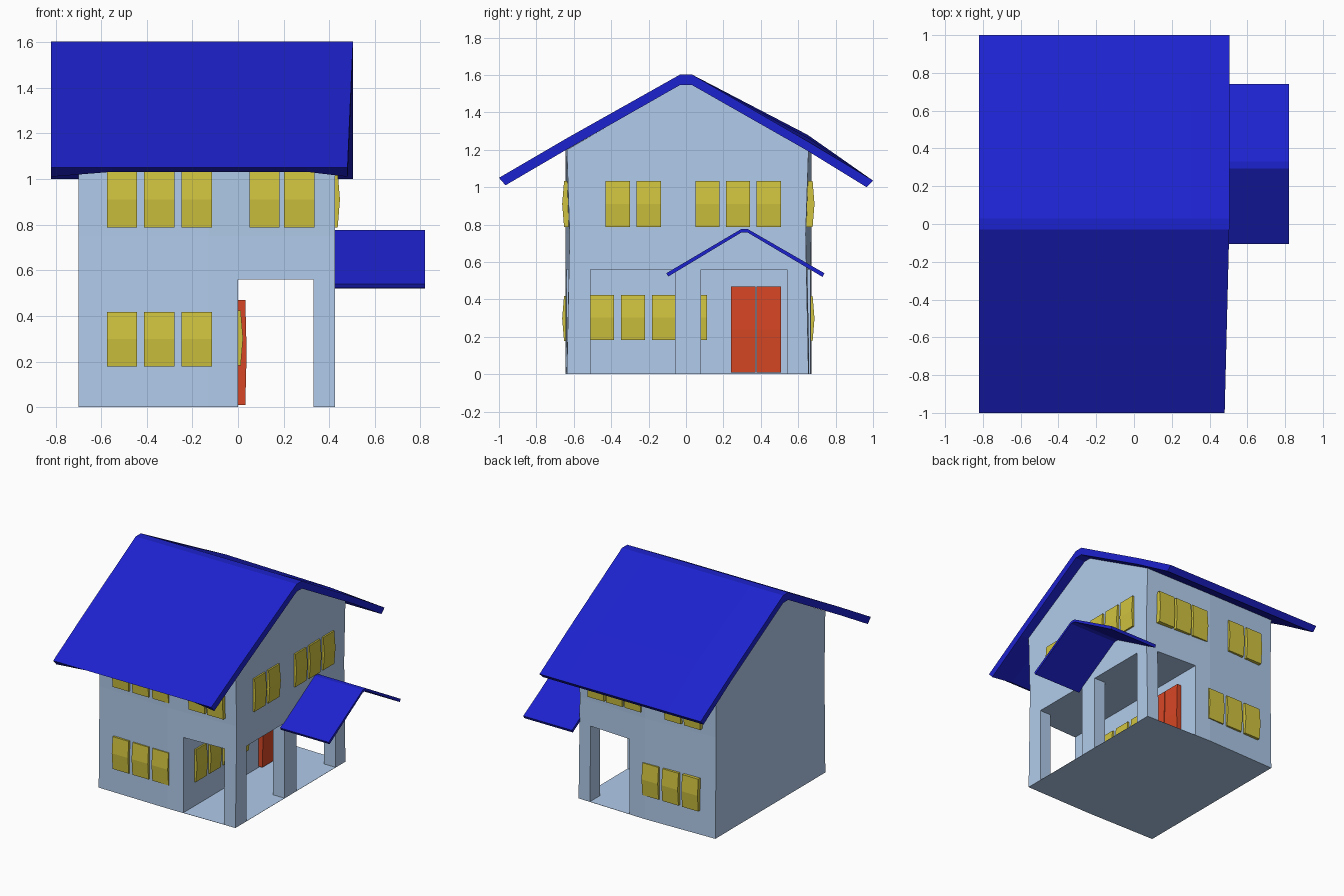
import bpy, bmesh
from mathutils import Vector

if "Cube" in bpy.data.objects:
    bpy.data.objects.remove(bpy.data.objects["Cube"])


def material(name, rgb):
    m = bpy.data.materials.new(name)
    m.diffuse_color = (*rgb, 1)
    m.use_nodes = True
    m.node_tree.nodes["Principled BSDF"].inputs["Base Color"].default_value = m.diffuse_color
    return m


WALL = material("wall_blue", (0.44, 0.60, 0.83))
ROOF = material("roof_blue", (0.012, 0.016, 0.62))
GLASS = material("window_yellow", (0.63, 0.545, 0.05))
DOOR = material("door_red", (0.68, 0.062, 0.018))


def loft(name, sections, mat):
    """Skin matching closed rings of points and cap both ends."""
    bm = bmesh.new()
    rings = [[bm.verts.new(p) for p in s] for s in sections]
    n = len(rings[0])
    for a, b in zip(rings, rings[1:]):
        for i in range(n):
            j = (i + 1) % n
            bm.faces.new((a[i], a[j], b[j], b[i]))
    bm.faces.new(rings[0])
    bm.faces.new(rings[-1])
    bmesh.ops.recalc_face_normals(bm, faces=bm.faces)
    me = bpy.data.meshes.new(name)
    bm.to_mesh(me)
    bm.free()
    ob = bpy.data.objects.new(name, me)
    bpy.context.collection.objects.link(ob)
    if mat:
        me.materials.append(mat)
    return ob


def box(name, x0, x1, y0, y1, z0, z1, mat=None):
    ring = [(y0, z0), (y1, z0), (y1, z1), (y0, z1)]
    return loft(name, [[(x, y, z) for y, z in ring] for x in (x0, x1)], mat)


# House body: gabled prism whose long walls bow out a little
def gable(x, front, back, pinch):
    ring = [(front, 0), (front + pinch, .75), (front, 1.2), (-.03, 1.55), (.03, 1.55),
            (back, 1.2), (back - pinch, .75), (back, 0)]
    return [(x, y, z) for y, z in ring]


body = loft("house_body", [gable(-.70, -.637, .655, .01), gable(-.13, -.645, .67, 0),
                           gable(.425, -.637, .655, .015)], WALL)

# Porch: a passage from front to back and two openings in the right wall
FLOOR = .0015
cutters = [box("porch_passage_cutter", 0, .33, -1, 1, FLOOR, .56),
           box("porch_side_cutter_front", .2, .6, -.51, -.06, FLOOR, .56),
           box("porch_side_cutter_back", .2, .6, .08, .54, FLOOR, .56)]
bpy.context.view_layer.objects.active = body
for c in cutters:
    c.hide_render = True
    mod = body.modifiers.new("porch", 'BOOLEAN')
    mod.operation = 'DIFFERENCE'
    mod.solver = 'EXACT'
    mod.object = c
    bpy.ops.object.modifier_apply(modifier=mod.name)
for c in cutters:
    bpy.data.objects.remove(c)


# Main roof: bent slab, eaves slightly lifted and back slope swollen mid-length
def roof_ring(x, lift, swell):
    ring = [(-1, 1.05), (-.64, 1.26), (-.03, 1.603), (.03, 1.603),
            (.65, 1.245 + swell), (1, 1.035), (.965, 1.0),
            (.64, 1.2), (.03, 1.547), (-.03, 1.547), (-.64, 1.2), (-.965, 1.01 + lift)]
    trim = .025 if x > .4 else 0
    return [(x - trim * max(0, -y), y, z) for y, z in ring]


loft("main_roof", [roof_ring(-.82, 0, 0), roof_ring(-.55, .022, .035),
                   roof_ring(.3, .022, .02), roof_ring(.505, 0, 0)], ROOF)

# Small roof over the porch entrance
porch = [(-.105, .54), (.295, .776), (.33, .776), (.74, .54), (.73, .52),
         (.33, .757), (.295, .757), (-.095, .522)]
loft("porch_roof", [[(x, y, z) for y, z in porch] for x in (.42, .82)], ROOF)


# Panels: shallow plates on a wall, bulging at mid height
def panel(name, origin, along, out, u0, u1, z0, z1, base, peak, mat):
    o, a, n = Vector(origin), Vector(along), Vector(out)
    ring = [(-.02, z0), (base, z0), (peak, (z0 + z1) / 2), (base, z1), (-.02, z1)]
    loft(name, [[o + a * u + n * d + Vector((0, 0, z)) for d, z in ring]
                for u in (u0, u1)], mat)


X, Y = (1, 0, 0), (0, 1, 0)
FRONT = ((0, -.64, 0), X, (0, -1, 0))
BACK = ((0, .665, 0), X, Y)
RIGHT = ((.425, 0, 0), Y, X)
INNER = ((0, 0, 0), Y, X)
LOW, HIGH = (.178, .418), (.788, 1.032)
triple = (-.575, -.412, -.248)
rows = [("front_lower_window", FRONT, LOW, triple, .133),
        ("front_upper_window", FRONT, HIGH, triple + (.05, .202), .133),
        ("back_lower_window", BACK, LOW, triple, .133),
        ("back_upper_window", BACK, HIGH, (-.59, -.43, -.10, .05, .202), .133),
        ("side_upper_window", RIGHT, HIGH, (-.43, -.265, .05, .213, .377), .13),
        ("porch_window", INNER, (.183, .423), (-.512, -.347, -.182, -.017), .128)]
for name, wall, (z0, z1), starts, w in rows:
    for i, u in enumerate(starts):
        panel(f"{name}_{i + 1}", *wall, u, u + w, z0, z1, .012, .022, GLASS)

# Double door inside the porch
for side, u in (("left", .24), ("right", .377)):
    panel(f"{side}_door", *INNER, u, u + .131, .01, .47, .032, .038, DOOR)
